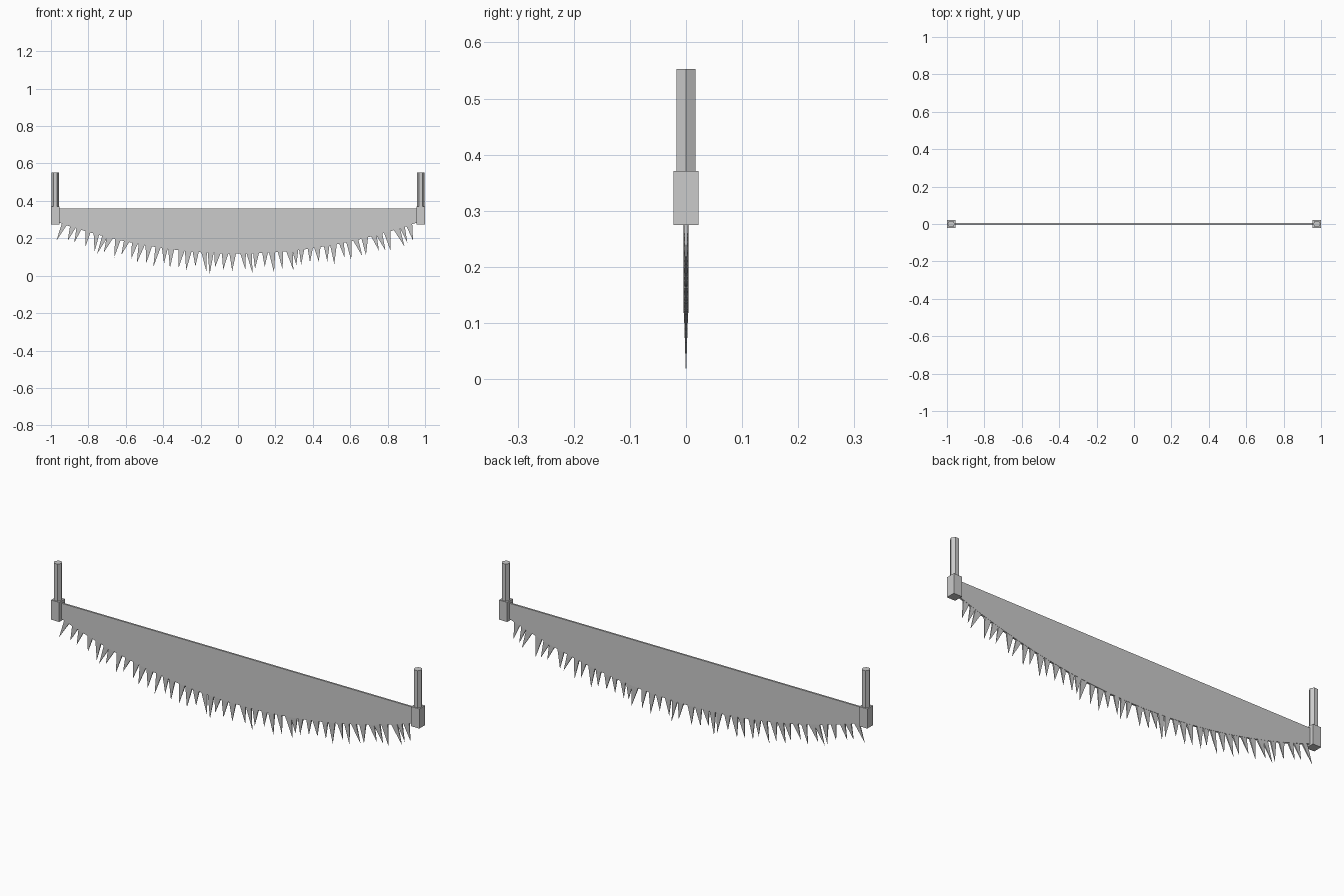
import bpy, bmesh, math, random
from mathutils import Vector

if "Cube" in bpy.data.objects:
    bpy.data.objects.remove(bpy.data.objects["Cube"])

random.seed(7)
END_X, TOP_Z, HALF_T = 0.96, 0.36, 0.0045


def edge_z(x):
    return 0.118 + 0.165 * (x / 0.955) ** 2


def add_object(name, bm):
    bmesh.ops.recalc_face_normals(bm, faces=bm.faces)
    mesh = bpy.data.meshes.new(name)
    bm.to_mesh(mesh)
    bm.free()
    obj = bpy.data.objects.new(name, mesh)
    bpy.context.collection.objects.link(obj)
    return obj


# Blade: straight back, bowed cutting edge
bm = bmesh.new()
xs = [END_X * (i / 16 - 1) for i in range(33)]
profile = [(x, edge_z(x)) for x in xs] + [(END_X, TOP_Z), (-END_X, TOP_Z)]
face = bm.faces.new([bm.verts.new((x, -HALF_T, z)) for x, z in profile])
new = bmesh.ops.extrude_face_region(bm, geom=[face])["geom"]
bmesh.ops.translate(bm, vec=(0, 2 * HALF_T, 0),
                    verts=[v for v in new if isinstance(v, bmesh.types.BMVert)])
# keep the starting side so the blade is closed
if not face.is_valid:
    bmesh.ops.holes_fill(bm, edges=bm.edges)
add_object("blade", bm)

# Teeth: uneven, slightly splayed pyramids set along the bowed edge
bm = bmesh.new()
COUNT = 46
for i in range(COUNT):
    x = -0.925 + 1.85 * i / (COUNT - 1) + random.uniform(-0.009, 0.009)
    slope = 2 * 0.165 * x / 0.955 ** 2
    tangent = Vector((1, 0, slope)).normalized()
    normal = Vector((slope, 0, -1)).normalized()
    lean = random.uniform(-0.2, 0.2)
    length = random.uniform(0.075, 0.108)
    half_w = random.uniform(0.014, 0.019)
    if i == COUNT // 2 - 4:
        length, lean = 0.117, 0.0
    base = Vector((x, 0, edge_z(x))) - normal * 0.006
    tip = Vector((x, 0, edge_z(x))) + (normal + tangent * lean).normalized() * length
    tip.z = max(tip.z, 0.004)
    ring = [bm.verts.new(base + tangent * (sx * half_w) + Vector((0, sy * 0.004, 0)))
            for sx, sy in ((-1, -1), (1, -1), (1, 1), (-1, 1))]
    apex = bm.verts.new(tip)
    bm.faces.new(ring)
    for k in range(4):
        bm.faces.new((ring[k], apex, ring[(k + 1) % 4]))
add_object("teeth", bm)

# End brackets and upright six-sided grips
for side, label in ((-1, "left"), (1, "right")):
    bpy.ops.mesh.primitive_cube_add(size=1, location=(side * 0.9775, 0, 0.323))
    block = bpy.context.object
    block.name = label + "_bracket"
    block.scale = (0.045, 0.045, 0.096)

    bpy.ops.mesh.primitive_cylinder_add(vertices=6, radius=0.02, depth=0.193,
                                        location=(side * 0.9775, 0, 0.4565),
                                        rotation=(0, 0, math.radians(30)))
    bpy.context.object.name = label + "_grip"
